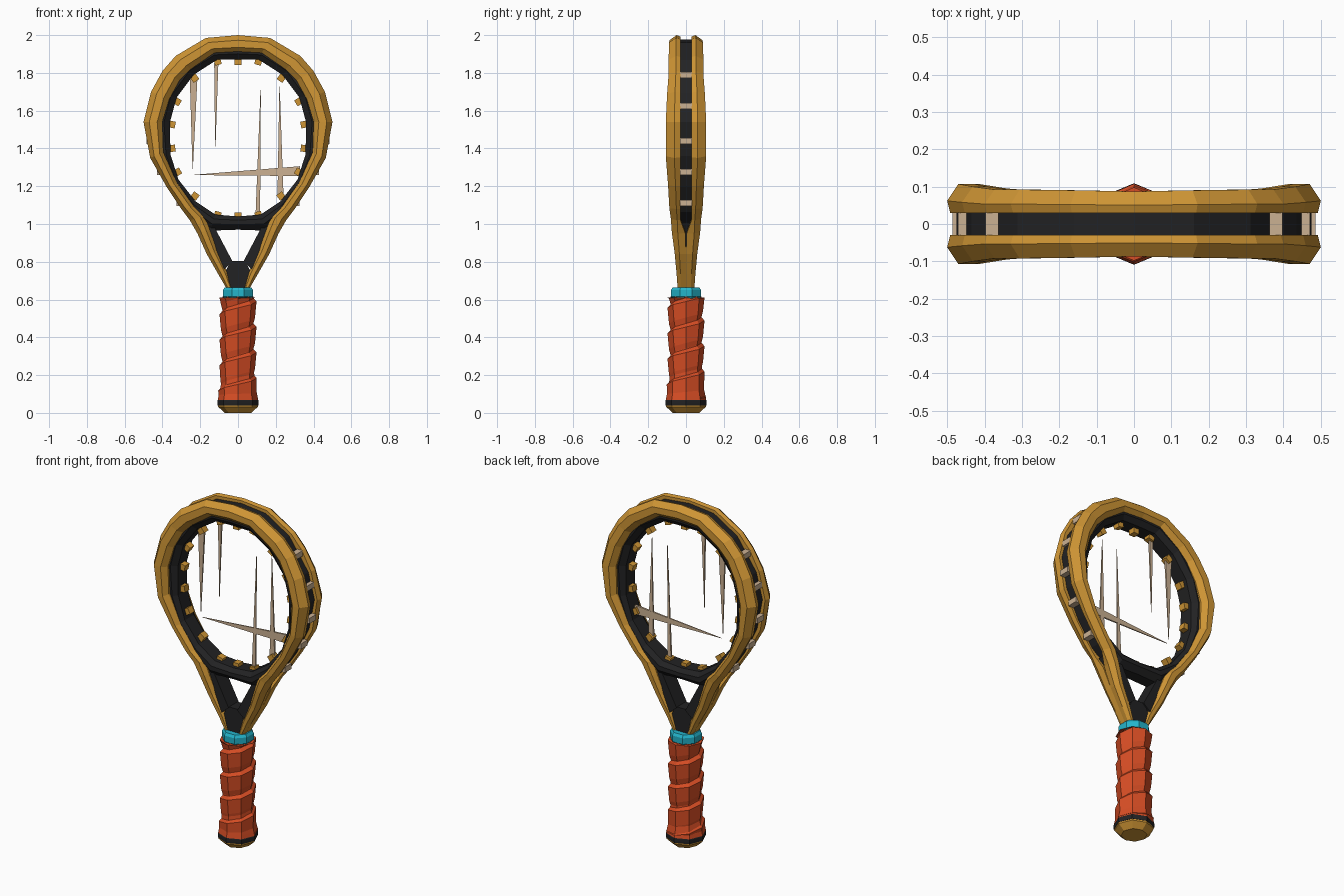
import bpy, bmesh, math
from mathutils import Vector, Matrix

if "Cube" in bpy.data.objects:
    bpy.data.objects.remove(bpy.data.objects["Cube"])


def material(name, rgb):
    m = bpy.data.materials.new(name)
    m.diffuse_color = (*rgb, 1)
    m.use_nodes = True
    m.node_tree.nodes["Principled BSDF"].inputs["Base Color"].default_value = m.diffuse_color
    return m


GOLD = material("gold", (0.62, 0.30, 0.035))
BLACK = material("charcoal", (0.016, 0.016, 0.017))
RED = material("orange_red", (0.68, 0.075, 0.018))
CYAN = material("cyan", (0.018, 0.46, 0.60))
TAN = material("tan", (0.60, 0.44, 0.29))


def finish(name, bm, mat):
    bmesh.ops.recalc_face_normals(bm, faces=bm.faces[:])
    me = bpy.data.meshes.new(name)
    bm.to_mesh(me)
    bm.free()
    me.materials.append(mat)
    ob = bpy.data.objects.new(name, me)
    bpy.context.collection.objects.link(ob)
    return ob


def loft(bm, rings, closed=False):
    """Skin a list of equal-sized point rings; cap the ends unless closed."""
    vs = [[bm.verts.new(p) for p in r] for r in rings]
    n = len(vs[0])
    for i in range(len(vs) - (0 if closed else 1)):
        a, b = vs[i], vs[(i + 1) % len(vs)]
        for j in range(n):
            k = (j + 1) % n
            bm.faces.new((a[j], a[k], b[k], b[j]))
    if not closed:
        bm.faces.new(vs[0])
        bm.faces.new(vs[-1])


def box(bm, x, z, size, angle=0):
    mat = (Matrix.Translation((x, 0, z)) @ Matrix.Rotation(-angle, 4, 'Y')
           @ Matrix.Diagonal((*size, 1)))
    bmesh.ops.create_cube(bm, size=1, matrix=mat)


def lathe(name, profile, mat, sides=8, turn=0.0):
    bm = bmesh.new()
    loft(bm, [[(r * math.cos(turn + math.tau * i / sides),
                r * math.sin(turn + math.tau * i / sides), z)
               for i in range(sides)] for r, z in profile])
    return finish(name, bm, mat)


# Gold frame shells: outer x,z / inner x,z / half depth / half gap
shell = [(.050, .64, .025, .64, .043, .0), (.105, .735, .055, .745, .05, .0),
         (.165, .84, .110, .86, .06, .0), (.215, .95, .150, .97, .075, .004),
         (.255, 1.02, .175, 1.04, .08, .03), (.30, 1.08, .23, 1.09, .088, .03),
         (.38, 1.20, .325, 1.22, .095, .03), (.465, 1.35, .395, 1.38, .107, .03),
         (.50, 1.54, .40, 1.54, .107, .03), (.46, 1.70, .365, 1.66, .10, .03),
         (.40, 1.81, .31, 1.76, .092, .03), (.33, 1.89, .25, 1.82, .092, .03),
         (.17, 1.985, .125, 1.905, .09, .03), (0, 2.0, 0, 1.91, .087, .03)]
path = shell + [(-s[0], s[1], -s[2], s[3], s[4], s[5]) for s in shell[-2::-1]]
section = [(.08, None), (0, .58), (.3, 1), (.72, 1), (1, .72), (1, None)]
for side, name in ((-1, "front_frame_shell"), (1, "back_frame_shell")):
    bm = bmesh.new()
    rings = []
    for xo, zo, xi, zi, d, g in path:
        rings.append([(xo + (xi - xo) * u, side * (g if f is None else d * f),
                       zo + (zi - zo) * u) for u, f in section])
    loft(bm, rings)
    finish(name, bm, GOLD)

# Black inner hoop: hole x,z / outer x,z
hoop = [(0, 1.04, 0, .97), (.12, 1.05, .145, .965), (.225, 1.12, .268, 1.063),
        (.315, 1.235, .362, 1.20), (.358, 1.37, .44, 1.36), (.36, 1.54, .475, 1.54),
        (.325, 1.67, .435, 1.69), (.235, 1.79, .312, 1.868),
        (.11, 1.87, .16, 1.96), (0, 1.872, 0, 1.977)]
hoop += [(-a, b, -c, d) for a, b, c, d in hoop[-2:0:-1]]
hoop_section = [(0, -.042), (.28, -.066), (.6, -.066), (1, -.034),
                (1, .034), (.6, .066), (.28, .066), (0, .042)]
bm = bmesh.new()
loft(bm, [[(xi + (xo - xi) * u, y, zi + (zo - zi) * u) for u, y in hoop_section]
          for xi, zi, xo, zo in hoop], closed=True)
finish("inner_hoop", bm, BLACK)

# Black throat arms and stem
bm = bmesh.new()
arm = [(.028, .80), (.115, .965), (.13, 1.0), (.225, 1.01), (.19, .95), (.085, .75)]
for s in (1, -1):
    loft(bm, [[(s * x, y, z) for x, z in arm] for y in (-.047, .047)])
stem = [(-.045, .64), (.045, .64), (.07, .74), (.04, .803), (-.04, .803), (-.07, .74)]
loft(bm, [[(x, y, z) for x, z in stem] for y in (-.04, .04)])
finish("throat", bm, BLACK)

# Gold grommets around the inside of the hoop
spots = [(0, 1.86), (.108, 1.86), (.23, 1.772), (.322, 1.648), (.35, 1.527),
         (.35, 1.40), (.32, 1.275), (.228, 1.148), (.108, 1.048), (0, 1.042)]
bm = bmesh.new()
for x, z in spots:
    for s in ((1, -1) if x else (1,)):
        box(bm, s * x, z, (.036, .04, .036), math.atan2(z - 1.455, s * x))
finish("grommets", bm, GOLD)

# Tan string loops showing in the outer groove
bm = bmesh.new()
for x, z in [(.38, 1.79), (.453, 1.625), (.468, 1.44), (.412, 1.275), (.308, 1.11)]:
    for s in (1, -1):
        box(bm, s * x, z, (.035, .062, .032))
finish("string_loops", bm, TAN)

# Broken strings: thin blades tapering to a point (root, tip, root width)
bm = bmesh.new()
for root, tip, w in [((-.235, 1.77), (-.24, 1.29), .04), ((-.115, 1.85), (-.12, 1.41), .022),
                     ((.105, 1.05), (.12, 1.71), .024), ((.225, 1.15), (.22, 1.73), .032),
                     ((.33, 1.28), (-.23, 1.26), .052)]:
    a, b = Vector((root[0], 0, root[1])), Vector((tip[0], 0, tip[1]))
    across = (b - a).cross(Vector((0, 1, 0))).normalized()
    loft(bm, [[p + across * (k * sx) + Vector((0, sy * t, 0))
               for sx, sy in ((-.5, -1), (.5, -1), (.5, 1), (-.5, 1))]
              for p, k, t in ((a, w, .006), (b, .002, .001))])
finish("broken_strings", bm, TAN)

# Handle core, collar and butt
lathe("handle_core", [(.108, .065), (.103, .09), (.09, .15), (.083, .25), (.081, .615)], RED)
lathe("collar", [(.078, .605), (.086, .615), (.086, .65), (.076, .665)], CYAN, 8, math.pi / 8)
lathe("butt_band", [(.108, .04), (.109, .05), (.109, .065), (.104, .075)], BLACK)
lathe("butt_cap", [(.070, 0), (.105, .032), (.107, .046)], GOLD)

# Spiral grip wrap: a helical band whose upper edge stands proud
bm = bmesh.new()
PITCH, rows = .135, []
for k in range(-8, 40):
    a = math.tau * k / 8
    z = .07 + PITCH * k / 8
    row = []
    for r, dz in ((.082, 0), (.090, .03), (.098, PITCH * .85), (.080, PITCH)):
        zz = min(max(z + dz, .075), .61)
        r += .010 * max(0, (.2 - zz) / .12)
        row.append(bm.verts.new((r * math.cos(a), r * math.sin(a), zz)))
    rows.append(row)
for p, q in zip(rows, rows[1:]):
    for j in range(3):
        bm.faces.new((p[j], q[j], q[j + 1], p[j + 1]))
bmesh.ops.dissolve_degenerate(bm, dist=.0005, edges=bm.edges[:])
finish("grip_wrap", bm, RED)
